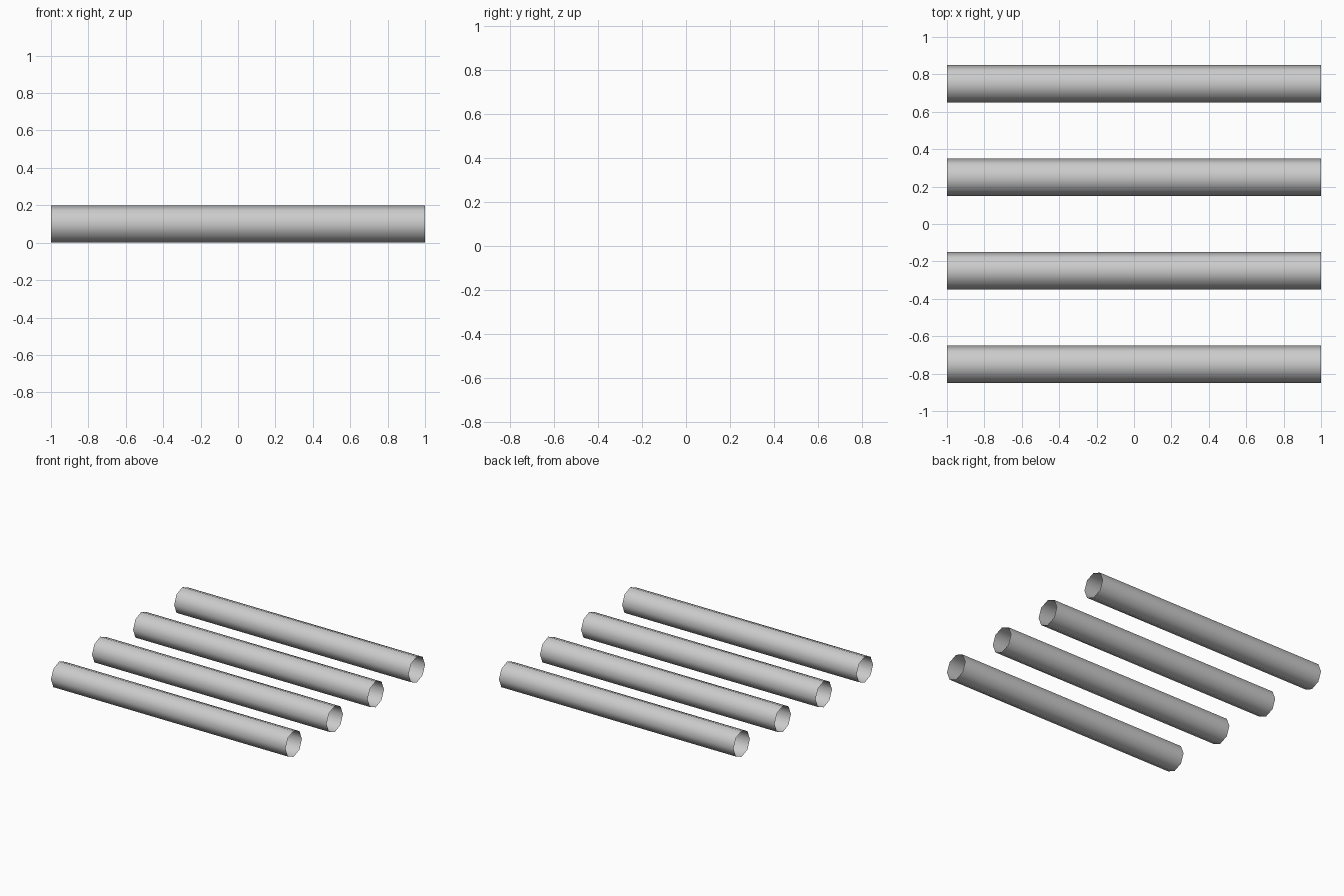
import bpy
from math import pi

if "Cube" in bpy.data.objects:
    bpy.data.objects.remove(bpy.data.objects["Cube"])

RADIUS = 0.1
LENGTH = 2.0

# Four parallel open-ended tubes lying along x
for i, y in enumerate((-0.75, -0.25, 0.25, 0.75)):
    bpy.ops.mesh.primitive_cylinder_add(
        vertices=8, radius=RADIUS, depth=LENGTH, end_fill_type='NOTHING',
        location=(0, y, RADIUS), rotation=(0, pi / 2, 0))
    tube = bpy.context.object
    tube.name = f"tube_{i + 1}"
    bpy.ops.object.shade_smooth()
